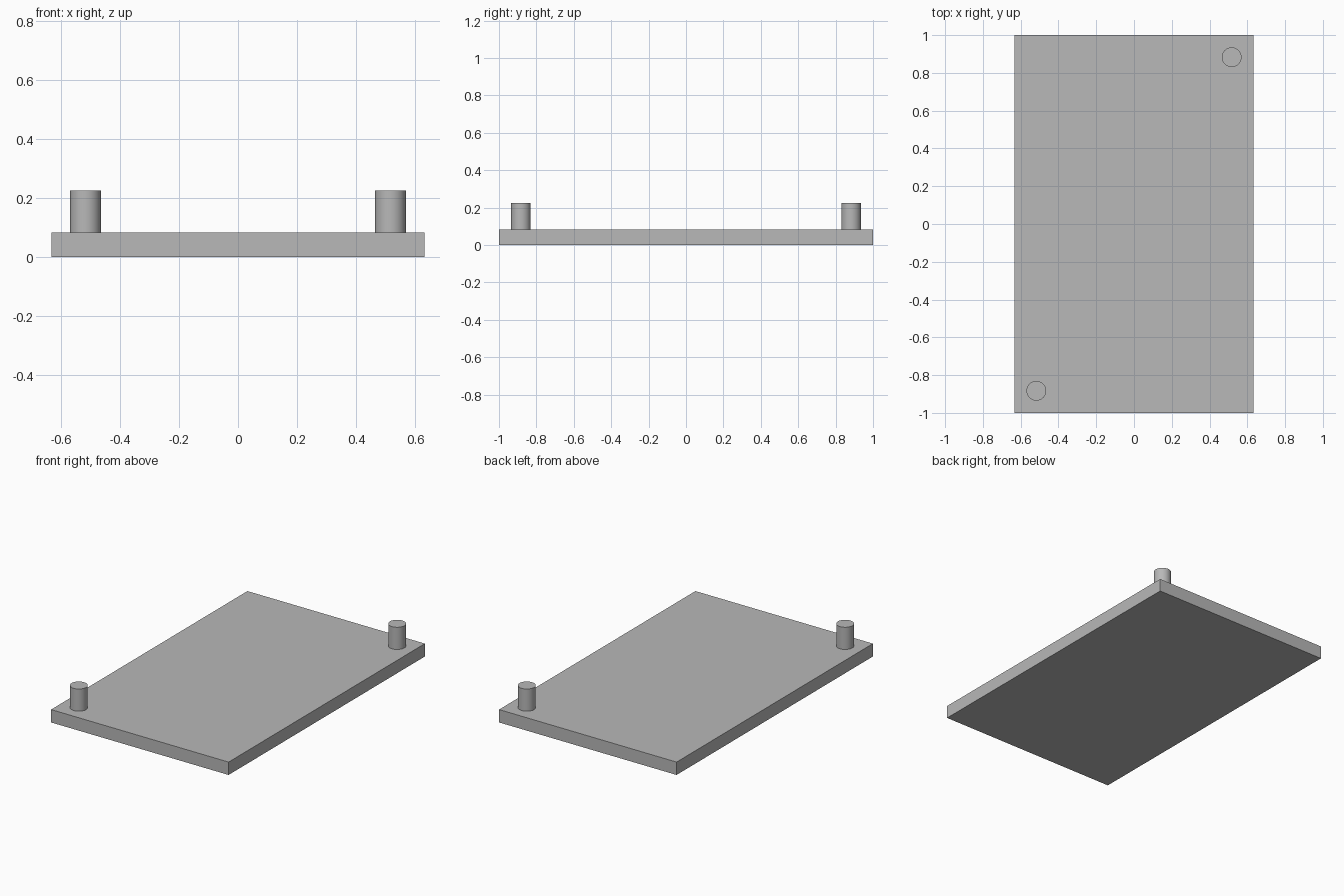
import bpy
import math

cube = bpy.data.objects.get("Cube")
if cube:
    bpy.data.objects.remove(cube, do_unlink=True)

WIDTH, LENGTH, THICK = 1.266, 2.0, 0.083
PEG_RADIUS, PEG_TOP = 0.052, 0.226
PEG_X, PEG_Y = 0.517, 0.883

# Single grey material
grey = bpy.data.materials.new("plain_grey")
grey.use_nodes = True
colour = (0.48, 0.48, 0.48, 1)
grey.diffuse_color = colour
grey.node_tree.nodes["Principled BSDF"].inputs["Base Color"].default_value = colour


def finish(name):
    obj = bpy.context.object
    obj.name = name
    obj.data.materials.append(grey)
    return obj


# Flat base plate
bpy.ops.mesh.primitive_cube_add(size=1, location=(0, 0, THICK / 2))
plate = finish("base_plate")
plate.scale = (WIDTH, LENGTH, THICK)
bpy.ops.object.transform_apply(location=False, rotation=False, scale=True)

# Locating pegs on opposite corners
for name, side in (("front_right_peg", -1), ("back_left_peg", 1)):
    bpy.ops.mesh.primitive_cylinder_add(
        vertices=64, radius=PEG_RADIUS, depth=PEG_TOP - THICK,
        location=(side * PEG_X, side * PEG_Y, (PEG_TOP + THICK) / 2))
    finish(name)
    bpy.ops.object.shade_smooth_by_angle(angle=math.radians(30))
